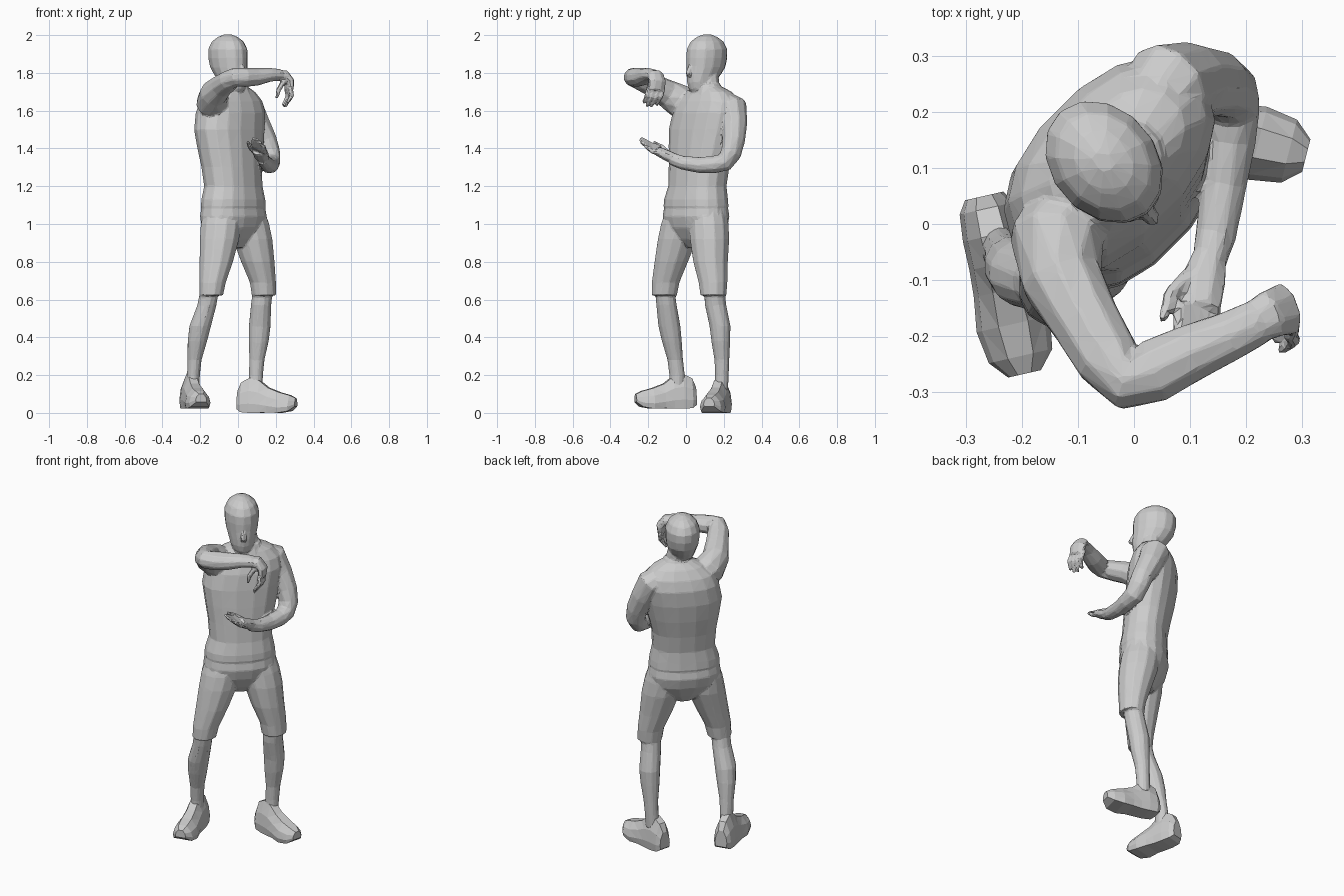
import bpy, bmesh, math
from mathutils import Vector as V

Z = V((0, 0, 1))
U = V((1, 1, 0)).normalized()     # across the shoulders
B = V((-1, 1, 0)).normalized()    # towards the back
parts = []


def skin(name, rings):
    """Flat-faced skin over equal-length point rings, capped at both ends."""
    bm = bmesh.new()
    rows = [[bm.verts.new(p) for p in r] for r in rings]
    n = len(rows[0])
    for a, b in zip(rows, rows[1:]):
        for i in range(n):
            j = (i + 1) % n
            bm.faces.new((a[i], a[j], b[j], b[i]))
    bm.faces.new(rows[0][::-1])
    bm.faces.new(rows[-1])
    bmesh.ops.recalc_face_normals(bm, faces=bm.faces)
    bmesh.ops.triangulate(bm, faces=bm.faces)
    me = bpy.data.meshes.new(name)
    bm.to_mesh(me)
    bm.free()
    ob = bpy.data.objects.new(name, me)
    bpy.context.collection.objects.link(ob)
    parts.append(ob)
    return ob


def oval(c, ax, ay, n, p=1.0):
    out = []
    for i in range(n):
        t = 2 * math.pi * (i + .5) / n
        k, s = math.cos(t), math.sin(t)
        out.append(V(c) + ax * math.copysign(abs(k) ** p, k) + ay * math.copysign(abs(s) ** p, s))
    return out


def body(name, rows, n=16, p=.88):
    """Rows of (z, u, v, half width, half depth) in the turned body frame."""
    return skin(name, [oval(U * u + B * v + Z * z, U * a, B * b, n, p) for z, u, v, a, b in rows])


def column(name, rows, n=12):
    """Level rings of (x, y, z, radius x, radius y)."""
    return skin(name, [oval((x, y, z), V((a, 0, 0)), V((0, b, 0)), n) for x, y, z, a, b in rows])


def tube(name, pts, n=10, ref=Z):
    """Bent limb through (x, y, z, side radius, ref radius)."""
    cs = [V(p[:3]) for p in pts]
    rings = []
    for i, p in enumerate(pts):
        t = (cs[min(i + 1, len(cs) - 1)] - cs[max(i - 1, 0)]).normalized()
        side = t.cross(ref).normalized()
        rings.append(oval(cs[i], side * p[3], side.cross(t) * p[4], n))
    return skin(name, rings)


def fingers(name, base_a, base_b, mid, tip, r, ref):
    """Four fingers spread from base_a to base_b, bent by the mid and tip offsets."""
    for i in range(4):
        c = V(base_a).lerp(V(base_b), i / 3)
        k = (.92, 1, .97, .8)[i]
        tube(f"{name}_{i + 1}", [(*c, r, r), (*(c + V(mid) * k), r, r),
                                 (*(c + V(tip) * k), r * .6, r * .6)], 6, ref)


def shoe(name, heel, toe, z):
    prof = [(-.9, 0), (-1, .25), (-.85, .6), (-.4, .95), (.4, .95), (.85, .6), (1, .25), (.9, 0)]
    heel, toe = V((*heel, z)), V((*toe, z))
    side = (toe - heel).cross(Z).normalized()
    rows = [(0, .035, .12, .02), (.07, .05, .17, .004), (.22, .055, .195, 0), (.38, .055, .18, 0),
            (.53, .058, .14, .003), (.72, .067, .115, 0), (.9, .058, .098, .01), (1, .03, .08, .035)]
    return skin(name, [[heel.lerp(toe, s) + side * (w * a) + Z * (lift + (h - lift) * b)
                        for a, b in prof] for s, w, h, lift in rows])


def fuse(name, objs, ratio):
    """Join closed parts into one skin, then reduce it to irregular flat faces."""
    with bpy.context.temp_override(active_object=objs[0], object=objs[0],
                                   selected_objects=objs, selected_editable_objects=objs):
        bpy.ops.object.join()
    ob = objs[0]
    ob.name = name
    m = ob.modifiers.new("fuse", 'REMESH')
    m.mode, m.voxel_size = 'VOXEL', .006
    m = ob.modifiers.new("soften", 'SMOOTH')
    m.factor, m.iterations = .5, 4
    ob.modifiers.new("facet", 'DECIMATE').ratio = ratio


# Torso: shirt with hem, and shorts seat
body("shirt", [(1.09, .02, .055, .195, .132), (1.13, .02, .055, .191, .13), (1.2, .025, .06, .172, .122),
               (1.3, .025, .072, .178, .127), (1.4, .03, .087, .197, .134), (1.5, .035, .1, .214, .138),
               (1.59, .052, .108, .213, .134), (1.65, .06, .11, .195, .114), (1.70, .065, .107, .14, .086),
               (1.725, .065, .1, .085, .066)])
body("shorts_seat", [(.875, .025, .06, .05, .05), (.92, .025, .055, .13, .085), (.98, .02, .055, .19, .12),
                     (1.04, .02, .055, .2, .135), (1.12, .02, .055, .188, .122)])

# Neck and collar
tube("neck", [(.0, .125, 1.65, .065, .065), (-.015, .12, 1.73, .055, .057), (-.04, .115, 1.82, .055, .06)],
     10, U)
tube("collar", [(-.008, .125, 1.69, .08, .072), (-.012, .12, 1.735, .062, .062)], 12, U)

# Head: rows of (z, forward shift, half width, half depth)
F = V((.65, -.76, 0)).normalized()
S = F.cross(Z)
H = V((-.053, .11, 0))
skin("head", [oval(H + F * f + Z * z, S * a, F * b, 14) for z, f, a, b in [
    (1.695, .065, .03, .032), (1.715, .055, .052, .056), (1.75, .04, .068, .08), (1.79, .022, .078, .1),
    (1.83, .006, .088, .114), (1.88, 0, .094, .12), (1.925, -.002, .094, .118), (1.965, -.002, .077, .096),
    (1.99, -.002, .048, .06), (2.004, -.002, .016, .02)]])
skin("nose", [oval(H + F * f + Z * z, S * a, F * b, 6) for z, f, a, b in [
    (1.785, .118, .016, .018), (1.8, .125, .017, .022), (1.85, .108, .009, .012)]])

# Legs: shorts leg and bare lower leg
column("right_shorts_leg", [(-.08, -.015, 1.08, .1, .09), (-.09, -.03, 1.0, .11, .105),
                            (-.098, -.045, .92, .107, .107), (-.115, -.078, .8, .091, .091),
                            (-.135, -.108, .69, .072, .075), (-.142, -.115, .622, .065, .069)])
column("right_lower_leg", [(-.148, -.113, .66, .05, .053), (-.165, -.103, .57, .052, .055),
                           (-.2, -.088, .46, .059, .06), (-.215, -.075, .38, .053, .054),
                           (-.23, -.057, .28, .038, .042), (-.236, -.047, .2, .035, .042),
                           (-.24, -.045, .12, .036, .04)])
column("left_shorts_leg", [(.05, .115, 1.08, .09, .1), (.06, .122, 1.0, .108, .106),
                           (.077, .125, .92, .108, .107), (.105, .13, .8, .091, .094),
                           (.132, .143, .69, .071, .078), (.138, .145, .622, .067, .071)])
column("left_lower_leg", [(.133, .148, .66, .055, .055), (.122, .157, .57, .055, .058),
                          (.115, .18, .46, .059, .057), (.11, .184, .38, .054, .051),
                          (.1, .19, .28, .041, .04), (.095, .19, .2, .038, .037),
                          (.09, .187, .12, .04, .036)])

# Right arm raised across the face, hand hanging
tube("right_arm", [(-.09, .06, 1.58, .07, .08), (-.138, -.03, 1.65, .086, .09),
                   (-.128, -.1, 1.69, .074, .076), (-.088, -.17, 1.73, .064, .062),
                   (-.047, -.24, 1.76, .06, .055), (-.012, -.28, 1.778, .054, .051),
                   (.035, -.262, 1.777, .059, .051), (.1, -.23, 1.779, .053, .047),
                   (.17, -.2, 1.79, .046, .037), (.22, -.175, 1.79, .042, .031)])
W = V((.35, -.94, 0))
tube("right_hand", [(.2, -.185, 1.79, .03, .037), (.245, -.16, 1.787, .03, .046),
                    (.27, -.152, 1.755, .026, .05), (.272, -.158, 1.71, .02, .047)], 8, W)
fingers("right_finger", (.255, -.12, 1.72), (.277, -.195, 1.72), (.01, -.015, -.05),
        (-.02, -.04, -.1), .014, W)
tube("right_thumb", [(.245, -.185, 1.76, .016, .016), (.215, -.2, 1.71, .014, .014),
                     (.205, -.2, 1.665, .009, .009)], 6, W)

# Left arm bent at the waist, palm up in front
tube("left_arm", [(.02, .19, 1.65, .06, .065), (.06, .248, 1.615, .076, .08),
                  (.102, .256, 1.53, .067, .07), (.148, .252, 1.44, .058, .062),
                  (.168, .238, 1.375, .053, .058), (.172, .205, 1.328, .05, .054),
                  (.172, .15, 1.315, .047, .046), (.16, .07, 1.312, .043, .041),
                  (.146, -.02, 1.325, .037, .037), (.132, -.075, 1.345, .034, .03)], 10, V((.71, -.71, .01)))
tube("left_hand", [(.134, -.06, 1.345, .033, .03), (.124, -.1, 1.362, .042, .03),
                   (.115, -.15, 1.387, .042, .026)], 8)
fingers("left_finger", (.085, -.14, 1.405), (.142, -.135, 1.372), (-.002, -.05, .015),
        (-.005, -.108, .055), .015, Z)
tube("left_thumb", [(.1, -.09, 1.37, .016, .016), (.066, -.125, 1.405, .015, .015),
                    (.05, -.172, 1.435, .009, .009)], 6)
fuse("clothed_figure", parts[:], .04)

# Shoes
parts.clear()
shoe("right_shoe", (-.267, .05), (-.195, -.267), .022)
shoe("left_shoe", (.0, .2), (.307, .122), .0)
